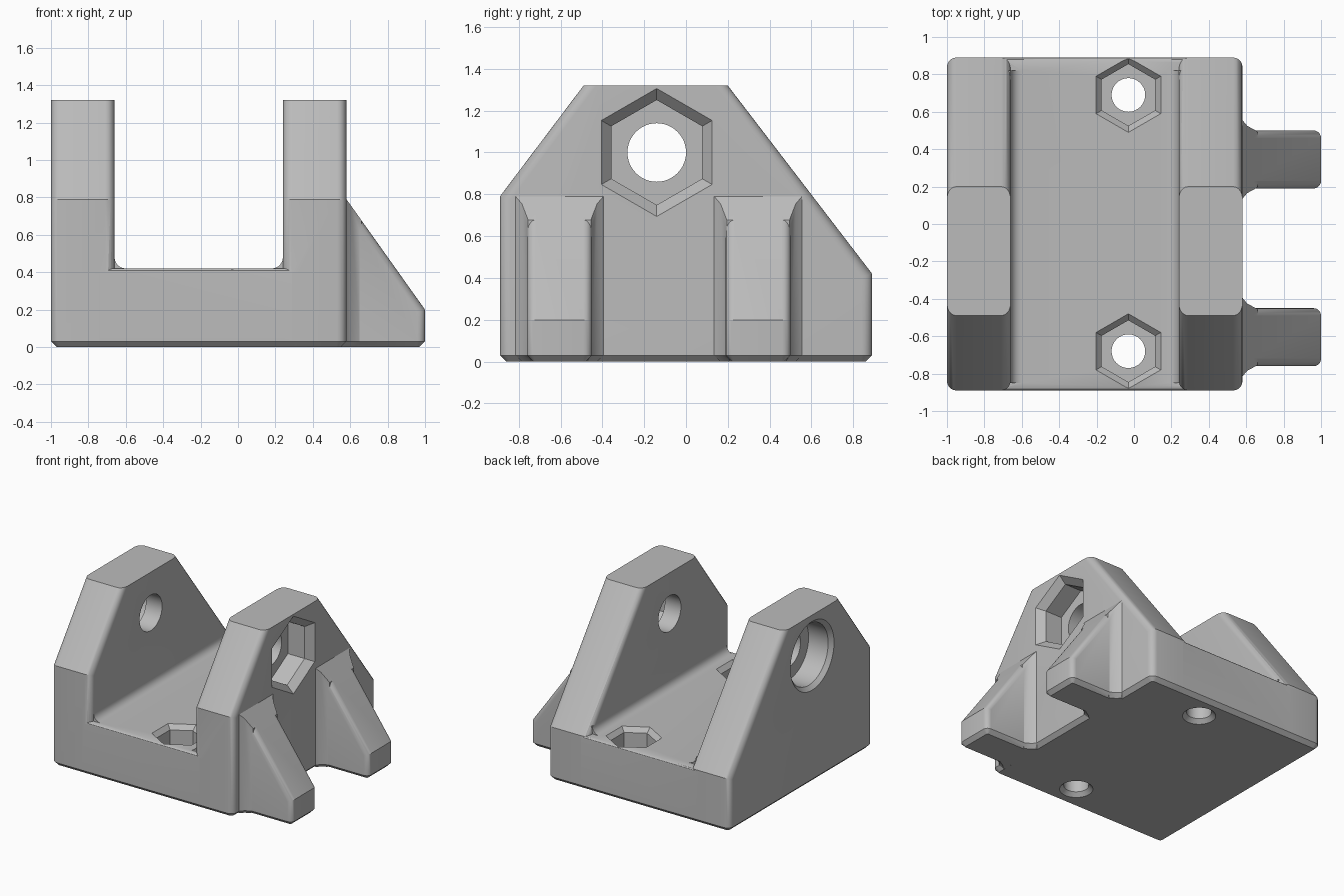
import bpy, bmesh, math
from mathutils import Matrix, Vector

cube = bpy.data.objects.get("Cube")
if cube:
    bpy.data.objects.remove(cube, do_unlink=True)

grey = bpy.data.materials.new("mid_grey")
grey.use_nodes = True
COLOUR = (0.5, 0.5, 0.5, 1)
grey.diffuse_color = COLOUR
grey.node_tree.nodes["Principled BSDF"].inputs["Base Color"].default_value = COLOUR

MID = -0.21                       # symmetry plane of the bracket body
FLOOR, TOP, HALF = 0.42, 1.32, 0.89
BOLT_Y, BOLT_Z = -0.14, 1.0


def prism(axis, points, a, b):
    """Extrude a 2D outline along an axis from a to b."""
    place = {"X": lambda p, t: (t, p[0], p[1]),
             "Y": lambda p, t: (p[0], t, p[1]),
             "Z": lambda p, t: (p[0], p[1], t)}[axis]
    bm = bmesh.new()
    ends = [[bm.verts.new(place(p, t)) for p in points] for t in (a, b)]
    for ring in ends:
        bm.faces.new(ring)
    n = len(points)
    for i in range(n):
        j = (i + 1) % n
        bm.faces.new((ends[0][i], ends[0][j], ends[1][j], ends[1][i]))
    bmesh.ops.recalc_face_normals(bm, faces=bm.faces)
    return bm


def bevel(bm, test, size, segments):
    edges = [e for e in bm.edges if test(*(v.co for v in e.verts))]
    bmesh.ops.bevel(bm, geom=edges, offset=size, segments=segments,
                    profile=0.5, affect="EDGES", clamp_overlap=True)


def chamfer_bottom(bm):
    bevel(bm, lambda p, q: max(p.z, q.z) < 1e-4, 0.03, 1)


def finish(name, bm):
    bmesh.ops.recalc_face_normals(bm, faces=bm.faces)
    mesh = bpy.data.meshes.new(name)
    bm.to_mesh(mesh)
    bm.free()
    mesh.materials.append(grey)
    obj = bpy.data.objects.new(name, mesh)
    bpy.context.collection.objects.link(obj)
    return obj


def combine(target, other, operation):
    """Apply a boolean and remove the tool object."""
    mod = target.modifiers.new("boolean", "BOOLEAN")
    mod.operation, mod.object, mod.solver = operation, other, "EXACT"
    bpy.context.view_layer.objects.active = target
    bpy.ops.object.modifier_apply(modifier=mod.name)
    bpy.data.objects.remove(other, do_unlink=True)


def bore(target, sides, rings, origin, axis, turn=0):
    """Cut a stepped round or hexagonal hole; rings are (radius, depth)."""
    bm = bmesh.new()
    loops = []
    for r, d in rings:
        loops.append([bm.verts.new((r * math.cos(a), r * math.sin(a), d)) for a in
                      (turn + math.tau * i / sides for i in range(sides))])
    bm.faces.new(loops[0])
    bm.faces.new(loops[-1])
    for lo, hi in zip(loops, loops[1:]):
        for i in range(sides):
            j = (i + 1) % sides
            bm.faces.new((lo[i], lo[j], hi[j], hi[i]))
    spin = Vector((0, 0, 1)).rotation_difference(Vector(axis)).to_matrix().to_4x4()
    bm.transform(Matrix.Translation(origin) @ spin)
    combine(target, finish("bore_cutter", bm), "DIFFERENCE")


def pocket(radius, chamfer, depth):
    return [(radius + 0.01, -0.01), (radius - chamfer, chamfer), (radius - chamfer, depth)]


# Base slab with softened floor edges
bm = prism("X", [(-HALF, 0), (HALF, 0), (HALF, FLOOR), (-HALF, FLOOR)], MID - 0.53, MID + 0.53)
chamfer_bottom(bm)
bevel(bm, lambda p, q: min(p.z, q.z) > FLOOR - 0.01 and abs(p.y - q.y) < 0.01, 0.02, 3)
body = finish("bracket_body", bm)

# Side walls and the fillets along the floor
WALL = [(-HALF, 0), (-HALF, 0.79), (-0.49, TOP), (0.2, TOP), (HALF, FLOOR), (HALF, 0)]
R = 0.06
for side in (-1, 1):
    bm = prism("X", WALL, MID + side * 0.45, MID + side * 0.79)
    bevel(bm, lambda p, q: abs(p.x - q.x) < 1e-4 and max(p.z, q.z) > 0.01
          and min(p.z, q.z) < TOP - 0.01, 0.05, 5)
    chamfer_bottom(bm)
    combine(body, finish("side_wall", bm), "UNION")
    arc = [(0.45 - R + R * math.sin(a), FLOOR + R - R * math.cos(a))
           for a in (math.pi / 12 * i for i in range(7))]
    outline = arc + [(0.5, FLOOR + R), (0.5, FLOOR - 0.05), (0.45 - R, FLOOR - 0.05)]
    bm = prism("Y", [(MID + side * x, z) for x, z in outline], -0.85, 0.82)
    combine(body, finish("floor_fillet", bm), "UNION")

# Nut pocket on one wall, round counterbore on the other
right, left = (MID + 0.79, BOLT_Y, BOLT_Z), (MID - 0.79, BOLT_Y, BOLT_Z)
bore(body, 6, pocket(0.306, 0.055, 0.2), right, (-1, 0, 0))
bore(body, 48, pocket(0.27, 0.03, 0.2), left, (1, 0, 0))
bore(body, 48, [(0.14, -0.1), (0.14, 2)], left, (1, 0, 0))

# Floor nut pockets with countersunk holes below
for y in (-0.68, 0.69):
    bore(body, 6, pocket(0.2, 0.035, 0.2), (-0.03, y, FLOOR), (0, 0, -1))
    bore(body, 32, [(0.13, -0.01), (0.09, 0.03), (0.09, 0.6)], (-0.03, y, 0), (0, 0, 1))

# Buttresses with flared roots
RIB = [(0.45, 0), (1, 0), (1, 0.2), (0.58, 0.79), (0.45, 0.79)]
for name, y in (("front_buttress", -0.605), ("back_buttress", 0.345)):
    bm = prism("Y", RIB, y - 0.155, y + 0.155)
    bevel(bm, lambda p, q: abs(p.y - q.y) < 1e-4 and max(p.x, q.x) > 0.9
          and max(p.z, q.z) > 0.01, 0.04, 5)
    chamfer_bottom(bm)
    rib = finish(name, bm)
    plan = [(0.5, 0.21), (0.58, 0.21), (0.605, 0.18), (0.66, 0.15)]
    outline = [(x, y + w) for x, w in plan] + [(x, y - w) for x, w in reversed(plan)]
    bm = prism("Z", outline, 0, 0.79)
    chamfer_bottom(bm)
    cut = bmesh.ops.bisect_plane(bm, geom=bm.verts[:] + bm.edges[:] + bm.faces[:],
                                 plane_co=(0.58, 0, 0.79), plane_no=(0.59, 0, 0.42),
                                 clear_outer=True)
    rim = [e for e in cut["geom_cut"] if isinstance(e, bmesh.types.BMEdge)]
    bmesh.ops.holes_fill(bm, edges=rim)
    combine(rib, finish("flare", bm), "UNION")

# Smooth the rounded edges, keep the rest crisp
bpy.ops.object.select_all(action="DESELECT")
for obj in bpy.data.objects:
    if obj.name in ("bracket_body", "front_buttress", "back_buttress"):
        obj.select_set(True)
        bpy.context.view_layer.objects.active = obj
bpy.ops.object.shade_smooth_by_angle(angle=math.radians(28))
